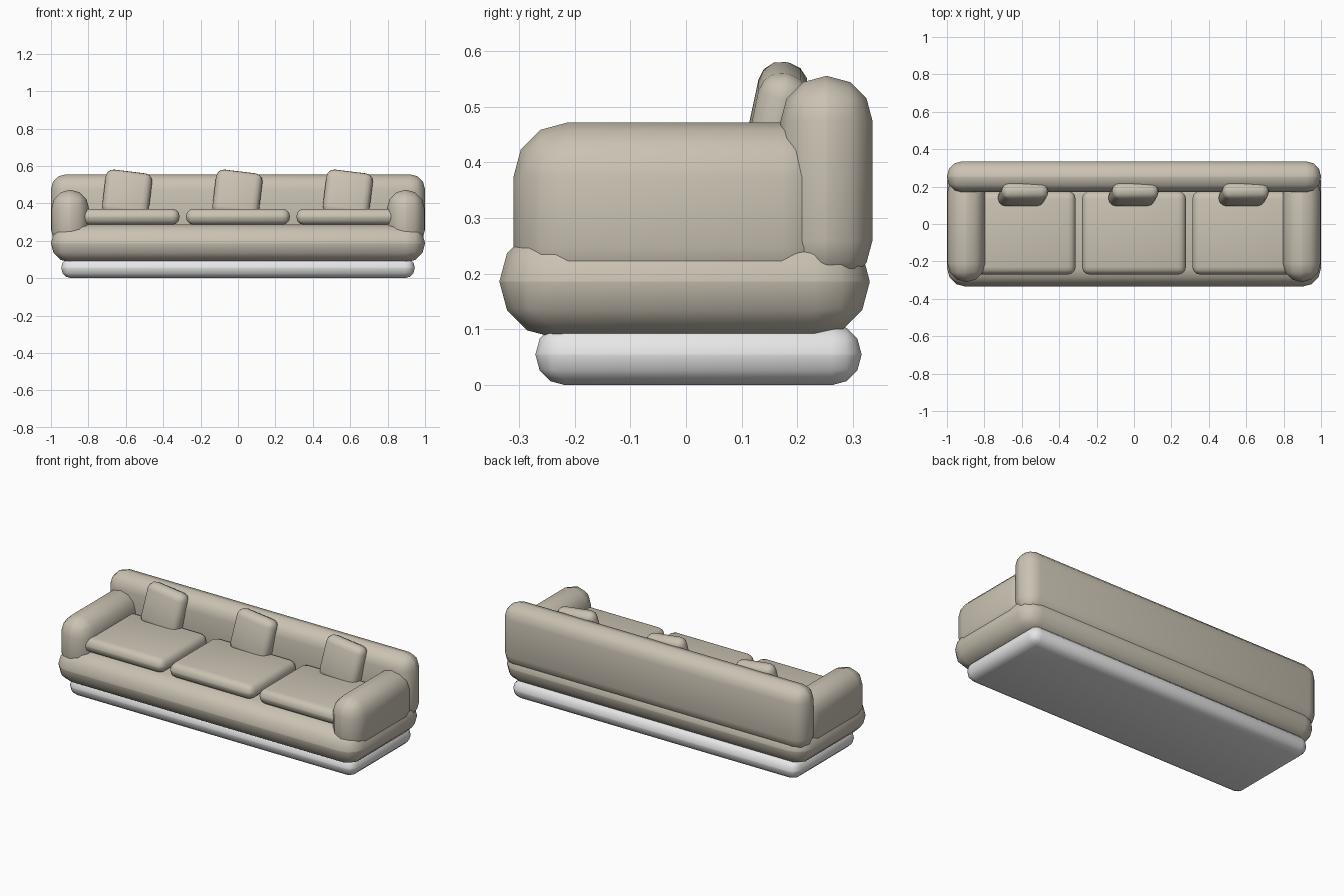
import bpy, math
from mathutils import Matrix, Vector

if "Cube" in bpy.data.objects:
    bpy.data.objects.remove(bpy.data.objects["Cube"])


def material(name, rgb):
    m = bpy.data.materials.new(name)
    m.diffuse_color = (*rgb, 1)
    m.use_nodes = True
    m.node_tree.nodes["Principled BSDF"].inputs["Base Color"].default_value = m.diffuse_color
    return m


FABRIC = material("beige fabric", (0.59, 0.54, 0.45))
WHITE = material("white plinth", (0.8, 0.8, 0.8))


def soft_box(name, lo, hi, radius, mat, rot=(0, 0, 0)):
    """Rounded box between two corners, optionally rotated about its centre."""
    lo, hi = Vector(lo), Vector(hi)
    bpy.ops.mesh.primitive_cube_add(size=1, location=(lo + hi) / 2)
    ob = bpy.context.object
    ob.name = name
    ob.data.transform(Matrix.Diagonal((*(hi - lo), 1)))
    ob.rotation_euler = [math.radians(a) for a in rot]
    ob.data.materials.append(mat)
    bev = ob.modifiers.new("round", 'BEVEL')
    bev.width = radius
    bev.segments = 3
    bev.limit_method = 'NONE'
    bpy.ops.object.modifier_apply(modifier="round")
    bpy.ops.object.shade_smooth_by_angle(angle=math.radians(40))
    return ob


# plinth and upholstered base
soft_box("plinth", (-0.945, -0.27, 0), (0.945, 0.315, 0.11), 0.053, WHITE)
soft_box("base", (-1.0, -0.335, 0.085), (1.0, 0.33, 0.287), 0.1, FABRIC)

# backrest
soft_box("backrest", (-1.0, 0.17, 0.18), (1.0, 0.335, 0.555), 0.08, FABRIC)

# arms
for side, s in (("left", -1), ("right", 1)):
    a, b = sorted((s * 0.797, s * 0.997))
    soft_box(side + "_arm", (a, -0.31, 0.15), (b, 0.27, 0.472), 0.098, FABRIC)

# seat cushions and leaning pillows
for i, x in enumerate((-0.59, 0, 0.59), 1):
    soft_box(f"seat_cushion_{i}", (x - 0.278, -0.27, 0.285),
             (x + 0.278, 0.175, 0.371), 0.041, FABRIC)
    soft_box(f"pillow_{i}", (x - 0.128, 0.112, 0.325),
             (x + 0.122, 0.202, 0.573), 0.041, FABRIC, rot=(-12, 7, 0))
